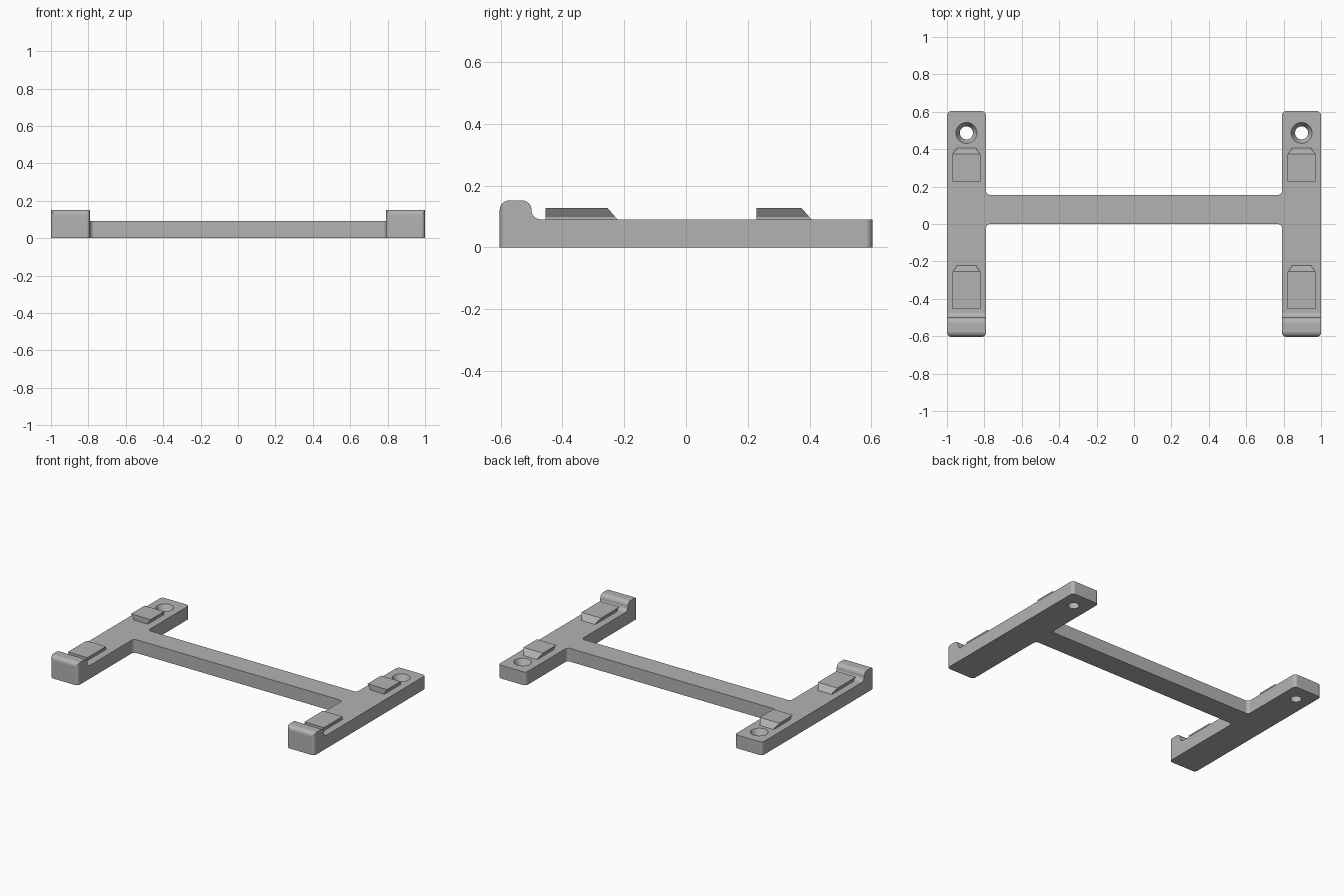
import bpy, bmesh, math
from mathutils import Vector

if "Cube" in bpy.data.objects:
    bpy.data.objects.remove(bpy.data.objects["Cube"])

H = 0.091            # deck height
ARM_X = 0.896        # arm centre line
grey = bpy.data.materials.new("plain grey")
grey.diffuse_color = (0.45, 0.45, 0.45, 1)
grey.use_nodes = True
grey.node_tree.nodes["Principled BSDF"].inputs["Base Color"].default_value = grey.diffuse_color


def rounded(corners, steps=8):
    """Outline with right-angle corners rounded; corners are (u, v, radius)."""
    out = []
    n = len(corners)
    for i, (u, v, r) in enumerate(corners):
        p = Vector((u, v))
        if r == 0:
            out.append(p)
            continue
        a = (Vector(corners[i - 1][:2]) - p).normalized()
        b = (Vector(corners[(i + 1) % n][:2]) - p).normalized()
        c = p + r * (a + b)
        for k in range(steps + 1):
            t = math.pi / 2 * k / steps
            out.append(c - r * (b * math.cos(t) + a * math.sin(t)))
    return out


def to_object(name, bm):
    bmesh.ops.recalc_face_normals(bm, faces=bm.faces[:])
    me = bpy.data.meshes.new(name)
    bm.to_mesh(me)
    bm.free()
    me.materials.append(grey)
    ob = bpy.data.objects.new(name, me)
    bpy.context.collection.objects.link(ob)
    return ob


def extrude(name, points, vec):
    bm = bmesh.new()
    f = bm.faces.new([bm.verts.new(p) for p in points])
    g = bmesh.ops.extrude_face_region(bm, geom=[f], use_keep_orig=True)
    new = [e for e in g["geom"] if isinstance(e, bmesh.types.BMVert)]
    bmesh.ops.translate(bm, verts=new, vec=vec)
    return to_object(name, bm)


def boolean(ob, tool, op):
    m = ob.modifiers.new("cut", "BOOLEAN")
    m.object, m.operation, m.solver = tool, op, "EXACT"
    bpy.context.view_layer.objects.active = ob
    bpy.ops.object.modifier_apply(modifier=m.name)
    bpy.data.objects.remove(tool)


# H-shaped plan
R = 0.022
right = [(0.791, 0, R), (0.791, -0.603, R), (1, -0.603, R),
         (1, 0.603, R), (0.791, 0.603, R), (0.791, 0.155, R)]
left = [(-x, y, r) for x, y, r in reversed(right)]
frame = extrude("frame", [(p.x, p.y, 0) for p in rounded(right + left)], (0, 0, 0.3))

# side profile with the raised front lip
side = [(-0.603, -0.0, 0), (0.7, 0, 0), (0.7, H, 0), (-0.5, H, 0.029),
        (-0.5, 0.152, 0.03), (-0.603, 0.152, 0.03)]
profile = extrude("side_profile", [(-1.1, p.x, p.y) for p in rounded(side)], (2.2, 0, 0))
boolean(frame, profile, "INTERSECT")

# countersunk screw holes: revolved cutter
for s in (-1, 1):
    bm = bmesh.new()
    rings = []
    for r, z in ((0.035, -0.05), (0.035, 0.051), (0.056, H), (0.056, 0.2)):
        rings.append([bm.verts.new((s * ARM_X + r * math.cos(a), 0.487 + r * math.sin(a), z))
                      for a in (2 * math.pi * k / 40 for k in range(40))])
    for lo, hi in zip(rings, rings[1:]):
        for k in range(40):
            j = (k + 1) % 40
            bm.faces.new((lo[k], lo[j], hi[j], hi[k]))
    bm.faces.new(rings[0])
    bm.faces.new(rings[-1])
    boolean(frame, to_object("hole_cutter", bm), "DIFFERENCE")

bpy.ops.object.select_all(action="DESELECT")
frame.select_set(True)
bpy.context.view_layer.objects.active = frame
bpy.ops.object.shade_smooth_by_angle(angle=math.radians(25))
wn = frame.modifiers.new("flat faces", "WEIGHTED_NORMAL")
wn.keep_sharp = True

# dovetail pads: flared section, square front, sloping back
for s, side_name in ((-1, "left"), (1, "right")):
    for y0, y1, end in ((-0.455, -0.222, "front"), (0.228, 0.406, "rear")):
        section = [(-0.054, H - 0.004), (0.054, H - 0.004), (0.054, 0.099),
                   (0.074, 0.128), (-0.074, 0.128), (-0.054, 0.099)]
        bm = bmesh.new()
        a = [bm.verts.new((s * ARM_X + x, y0, z)) for x, z in section]
        b = [bm.verts.new((s * ARM_X + x, y1 - (z - H) * 0.87, z)) for x, z in section]
        for k in range(6):
            j = (k + 1) % 6
            bm.faces.new((a[k], a[j], b[j], b[k]))
        bm.faces.new(a)
        bm.faces.new(b)
        to_object(f"{side_name}_{end}_pad", bm)
